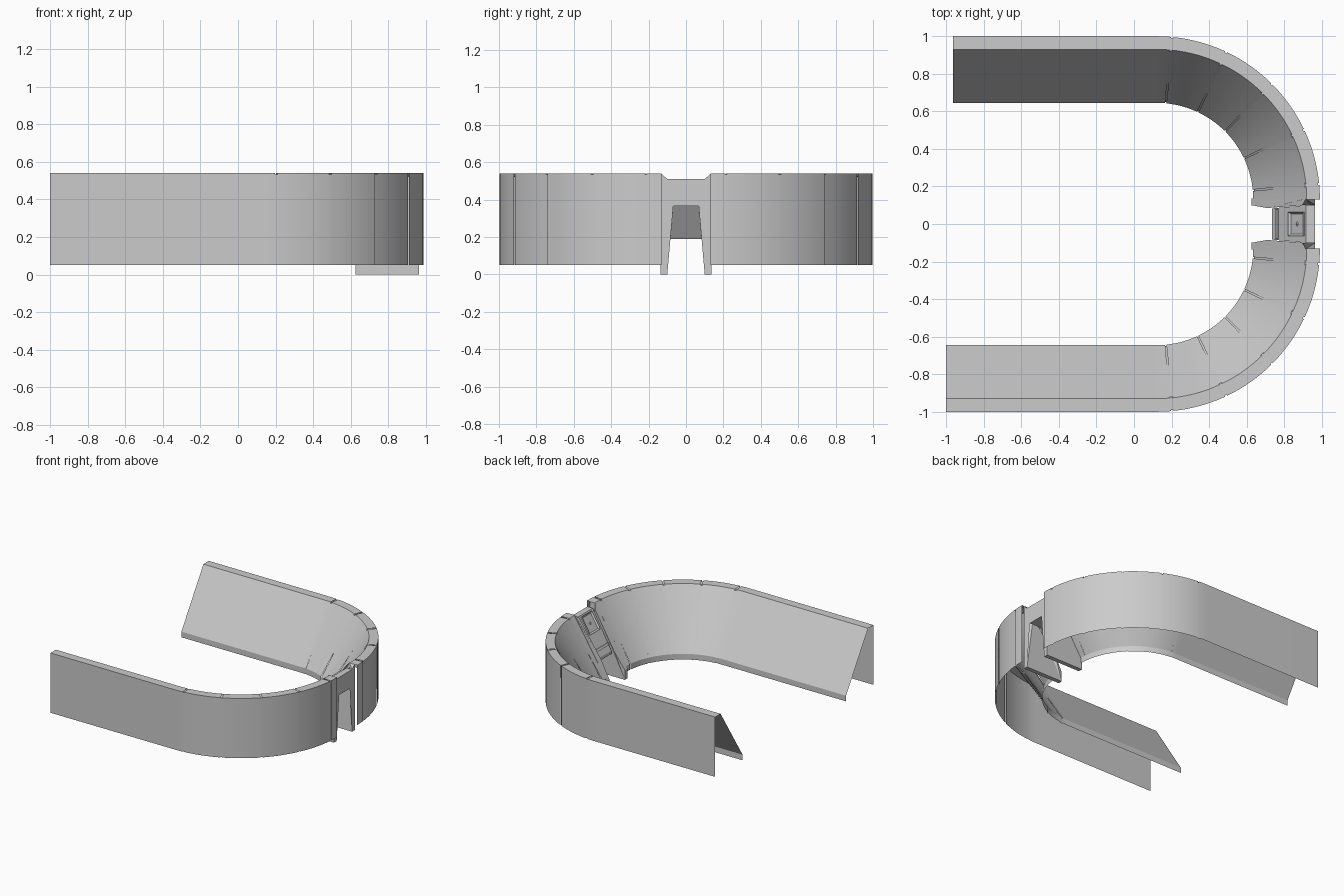
import bpy, bmesh, math
from mathutils import Vector, Matrix

if "Cube" in bpy.data.objects:
    bpy.data.objects.remove(bpy.data.objects["Cube"])

grey = bpy.data.materials.new("light_grey")
grey.diffuse_color = (0.6, 0.6, 0.6, 1)
grey.use_nodes = True
grey.node_tree.nodes["Principled BSDF"].inputs["Base Color"].default_value = grey.diffuse_color

# stand cross-section: (distance in from the outer wall, height)
PROFILE = [(0, 0.05), (0, 0.54), (0.07, 0.54), (0.355, 0.096), (0.355, 0.05)]
CX, CY, R = 0.12, 0.13, 0.87          # corner arc
SEAMS = [84.5, 64.75, 45, 25.25, 5.5]  # seam angles in degrees
GAP = 0.4


def finish(bm, name, smooth=False):
    bmesh.ops.recalc_face_normals(bm, faces=bm.faces)
    me = bpy.data.meshes.new(name)
    bm.to_mesh(me)
    bm.free()
    ob = bpy.data.objects.new(name, me)
    bpy.context.collection.objects.link(ob)
    me.materials.append(grey)
    if smooth:
        bpy.ops.object.select_all(action='DESELECT')
        ob.select_set(True)
        bpy.context.view_layer.objects.active = ob
        bpy.ops.object.shade_smooth_by_angle(angle=math.radians(30))
    return ob


def arc(a0, a1, step=2.5):
    n = max(1, math.ceil(abs(a1 - a0) / step))
    return [math.radians(a0 + (a1 - a0) * i / n) for i in range(n + 1)]


def ring(angle, shift=(0, 0), inset=0.0, side=1):
    """Profile placed on the corner arc, slid along a straight by shift."""
    pts = []
    for d, z in PROFILE:
        r = R - d
        if inset:                      # shrink the section for seam strips
            r += -inset if d < 0.2 else inset
            z -= inset if z > 0.06 else 0
        pts.append(Vector((CX + r * math.cos(angle) + shift[0],
                           side * (CY + r * math.sin(angle) + shift[1]), z)))
    return pts


def sweep(name, rings):
    bm = bmesh.new()
    rows = [[bm.verts.new(p) for p in r] for r in rings]
    for a, b in zip(rows, rows[1:]):
        for i in range(len(PROFILE) - 1):
            f = bm.faces.new((a[i], a[i + 1], b[i + 1], b[i]))
    up = max(bm.faces, key=lambda f: f.calc_center_median().z)
    ob = finish(bm, name, True)
    # open shells: make the roof strip face upward
    top = max(ob.data.polygons, key=lambda p: p.center.z)
    if top.normal.z < 0:
        ob.data.flip_normals()


for side, label, start in ((1, "back", -0.965), (-1, "front", -1.0)):
    # straight arm, running a little way into the corner
    rings = [ring(math.pi / 2, (start - CX, 0), 0, side)]
    rings += [ring(a, side=side) for a in arc(90, SEAMS[0] + GAP)]
    sweep(label + "_straight_stand", rings)
    # curved bays
    for k, (a0, a1) in enumerate(zip(SEAMS, SEAMS[1:])):
        sweep(f"{label}_curved_stand_{k + 1}",
              [ring(a, side=side) for a in arc(a0 - GAP, a1 + GAP)])
    # short end piece beside the gate
    rings = [ring(a, side=side) for a in arc(SEAMS[-1] - GAP, 0)]
    rings.append(ring(0, (0, 0.005), 0, side))
    rings.pop()
    sweep(label + "_end_stand", rings)
    # recessed strips behind the seams
    for k, s in enumerate(SEAMS):
        sweep(f"{label}_seam_{k + 1}",
              [ring(math.radians(s + g), inset=0.006, side=side) for g in (0.8, -0.8)])

# gate cheeks: (x, z, inner y)
CHEEK = [(0.625, 0, 0.1), (0.965, 0, 0.1), (0.965, 0.365, 0.068), (0.965, 0.51, 0.1),
         (0.965, 0.54, 0.134), (0.915, 0.54, 0.134), (0.897, 0.51, 0.1),
         (0.71, 0.215, 0.085), (0.625, 0.08, 0.1)]
for side, label in ((1, "back"), (-1, "front")):
    bm = bmesh.new()
    inner = [bm.verts.new((x, side * y, z)) for x, z, y in CHEEK]
    outer = [bm.verts.new((x, side * 0.135, z)) for x, z, y in CHEEK]
    n = len(CHEEK)
    caps = [bm.faces.new(inner), bm.faces.new(outer[::-1])]
    for i in range(n):
        j = (i + 1) % n
        bm.faces.new((inner[i], outer[i], outer[j], inner[j]))
    bmesh.ops.triangulate(bm, faces=caps)
    finish(bm, label + "_gate_cheek")

# sloping gate panel with the lintel: (x, z, half width)
PANEL = [(0.735, 0.19, 0.083), (0.735, 0.215, 0.083), (0.915, 0.51, 0.1), (0.965, 0.51, 0.1),
         (0.965, 0.365, 0.068), (0.85, 0.365, 0.068)]
bm = bmesh.new()
left = [bm.verts.new((x, -w, z)) for x, z, w in PANEL]
right = [bm.verts.new((x, w, z)) for x, z, w in PANEL]
bm.faces.new(left)
bm.faces.new(right[::-1])
for i in range(len(PANEL)):
    j = (i + 1) % len(PANEL)
    bm.faces.new((left[i], right[i], right[j], left[j]))
finish(bm, "gate_panel")

# parts laid on the sloping panel: local x runs up the slope, z is outward
slope = Vector((0.18, 0, 0.295)).normalized()
normal = Vector((-slope.z, 0, slope.x))
across = normal.cross(slope)


def on_panel(x):
    z = 0.215 + (x - 0.735) * 0.295 / 0.18
    m = Matrix((slope, across, normal)).transposed().to_4x4()
    m.translation = (x, 0, z)
    return m


def plate(name, x, length, width, height, frame=0):
    bm = bmesh.new()
    bmesh.ops.create_cube(bm, size=1, matrix=Matrix.Diagonal((length, width, height, 1)))
    top = max(bm.faces, key=lambda f: f.calc_center_median().z)
    if frame:
        bmesh.ops.inset_region(bm, faces=[top], thickness=frame)
        bmesh.ops.translate(bm, verts=top.verts, vec=(0, 0, -height * 0.45))
    bmesh.ops.transform(bm, matrix=on_panel(x), verts=bm.verts)
    finish(bm, name)


plate("hatch_frame", 0.87, 0.15, 0.13, 0.024, 0.016)
plate("panel_step", 0.765, 0.02, 0.16, 0.02)

# small faceted boss in the hatch
bm = bmesh.new()
bmesh.ops.create_cone(bm, cap_ends=True, segments=4, radius1=0.03, radius2=0, depth=0.016)
bmesh.ops.transform(bm, matrix=on_panel(0.87), verts=bm.verts)
finish(bm, "hatch_boss")
